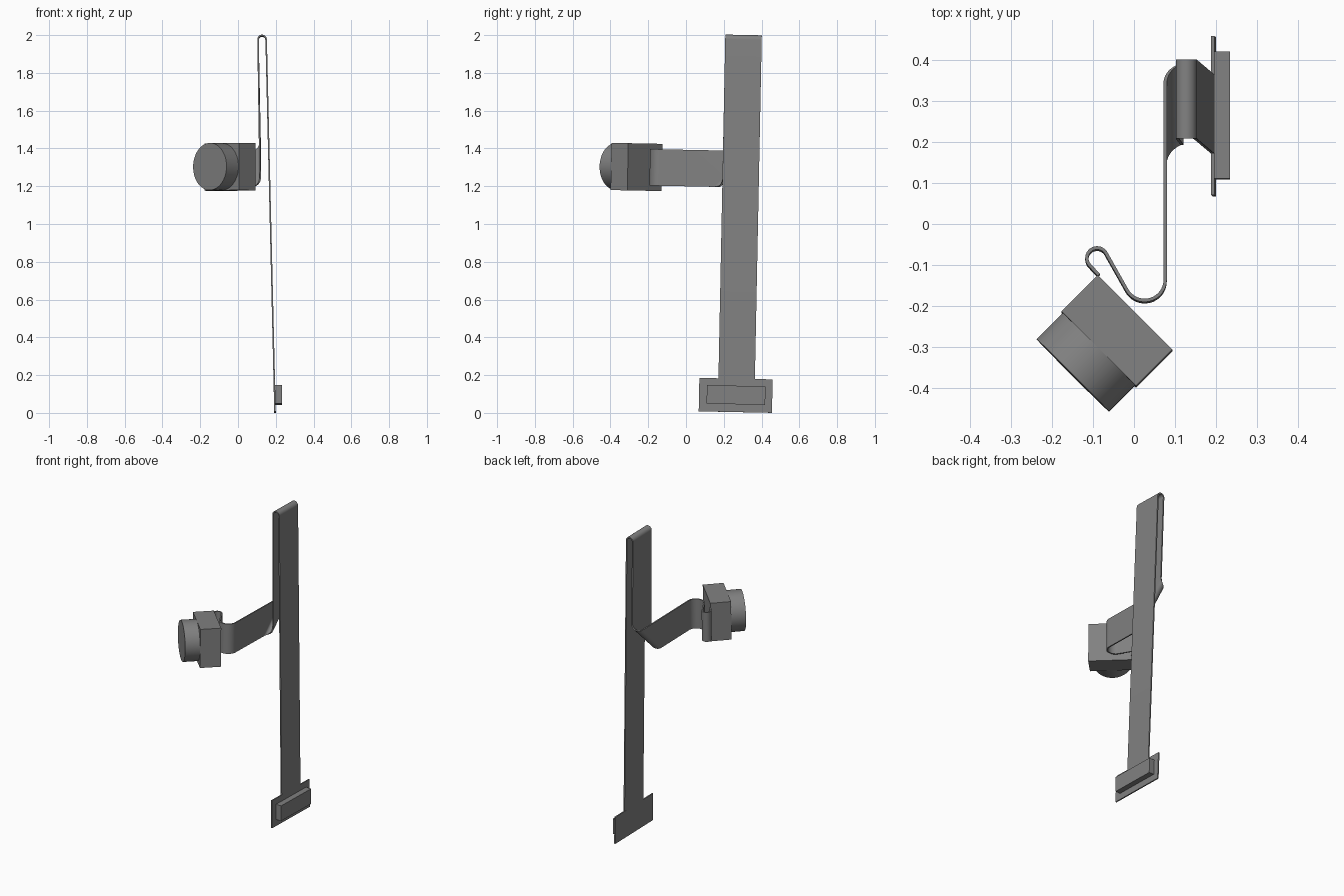
import bpy, bmesh
from math import sin, cos, pi, radians, sqrt
from mathutils import Matrix, Vector

if "Cube" in bpy.data.objects:
    bpy.data.objects.remove(bpy.data.objects["Cube"])

# Whole part leans slightly sideways
LEAN = Matrix.Rotation(radians(-1.15), 4, 'X')
DARK = bpy.data.materials.new("dark_grey")
DARK.diffuse_color = (0.22, 0.22, 0.22, 1)
DARK.use_nodes = True
DARK.node_tree.nodes["Principled BSDF"].inputs["Base Color"].default_value = DARK.diffuse_color


def finish(name, bm, matrix, smooth=True, thickness=0):
    bmesh.ops.recalc_face_normals(bm, faces=bm.faces)
    mesh = bpy.data.meshes.new(name)
    bm.to_mesh(mesh)
    bm.free()
    mesh.materials.append(DARK)
    ob = bpy.data.objects.new(name, mesh)
    bpy.context.collection.objects.link(ob)
    ob.matrix_world = LEAN @ matrix
    bpy.ops.object.select_all(action='DESELECT')
    ob.select_set(True)
    bpy.context.view_layer.objects.active = ob
    if thickness:
        solid = ob.modifiers.new("thickness", 'SOLIDIFY')
        solid.thickness = thickness
        solid.offset = 0
        bpy.ops.object.modifier_apply(modifier=solid.name)
    if smooth:
        bpy.ops.object.shade_smooth_by_angle(angle=radians(35))
    return ob


def box(name, centre, size, rot=Matrix()):
    bm = bmesh.new()
    bmesh.ops.create_cube(bm, size=1, matrix=Matrix.Diagonal((*size, 1)))
    return finish(name, bm, Matrix.Translation(centre) @ rot, False)


def arc(cx, cy, r, a0, a1, n):
    return [(cx + r * cos(radians(a0 + (a1 - a0) * i / n)),
             cy + r * sin(radians(a0 + (a1 - a0) * i / n))) for i in range(n + 1)]


# Flex cable: one ribbon, each row is a pair of edge points
Y0, Y1 = 0.168, 0.361
rows = []

# long rear run, then U-turn over the top
for x, z in [(0.1938, 0.10)] + arc(0.1275, 1.981, 0.0215, 0, 180, 16):
    rows.append((Vector((x, Y0, z)), Vector((x, Y1, z))))

# diagonal roll turning the ribbon from downward to sideways
r = 0.0205
for i in range(17):
    p = pi * i / 16
    along, out = -r * p / sqrt(2), r * sin(p) / sqrt(2)
    off = Vector((0.0965 + r * cos(p), along + out, along - out))
    rows.append(tuple(off + Vector((0, y, y + 1.077)) for y in (Y0, Y1)))

# horizontal arm with an S-bend that ends at the camera's back corner
DY = -0.026
Z0, Z1 = rows[-1][0].z, rows[-1][1].z
path = arc(0.026, -0.138, 0.050, 0, -152, 16)
path += arc(-0.090, -0.085, 0.025, 28, 225, 18) + [(-0.086, -0.126)]
for x, y in path:
    rows.append((Vector((x, y + DY, Z0)), Vector((x, y + DY, Z1))))

bm = bmesh.new()
verts = [(bm.verts.new(a), bm.verts.new(b)) for a, b in rows]
for (a, b), (c, d) in zip(verts, verts[1:]):
    bm.faces.new((a, b, d, c))
finish("flex_cable", bm, Matrix(), thickness=0.008)

# Connector plate (in line with the leaning rear run) and plug at the foot
tilt = Matrix.Rotation(-0.0235, 4, 'Y')
box("connector_plate", (0.1938, 0.261, 0.098), (0.008, 0.388, 0.177), tilt)
box("connector_plug", (0.2145, 0.263, 0.100), (0.039, 0.31, 0.098))

# Camera body and lens barrel, turned 45 degrees; local -y is the view axis
turn = Matrix.Rotation(radians(-45), 4, 'Z')
back = Vector((0.0025, -0.2175 + DY, 1.2965))
axis = Vector((-1, -1, 0)).normalized()
box("camera_body", back + axis * 0.0625, (0.257, 0.125, 0.25), turn)

bm = bmesh.new()
bmesh.ops.create_cone(bm, cap_ends=True, segments=64, radius1=0.125, radius2=0.125,
                      depth=0.115, matrix=Matrix.Rotation(pi / 2, 4, 'X'))
finish("lens_barrel", bm, Matrix.Translation(back + axis * 0.157) @ turn)
